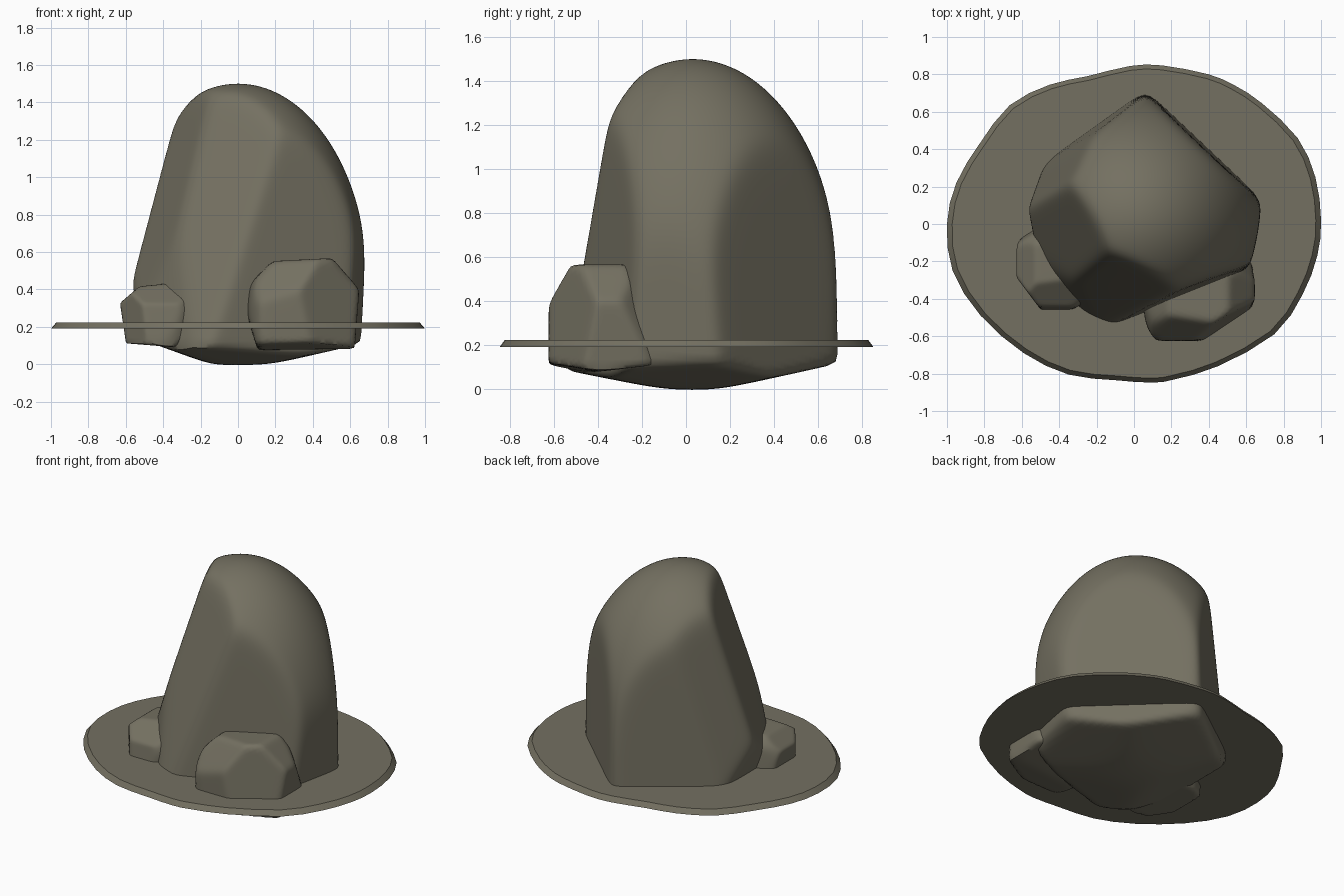
import bpy, bmesh
from mathutils import Vector

mat = bpy.data.materials.new("grey brown stone")
mat.diffuse_color = (0.175, 0.163, 0.120, 1)


def finish(name, bm, angle):
    bmesh.ops.recalc_face_normals(bm, faces=bm.faces)
    me = bpy.data.meshes.new(name)
    bm.to_mesh(me)
    bm.free()
    me.materials.append(mat)
    ob = bpy.data.objects.new(name, me)
    bpy.context.collection.objects.link(ob)
    bpy.context.view_layer.objects.active = ob
    ob.select_set(True)
    bpy.ops.object.shade_smooth_by_angle(angle=angle)
    ob.select_set(False)


def rock(name, centre, radii, cuts, detail=6, sharp=36):
    """Dome with stretched underside, flattened by soft cuts (normal, point on plane)."""
    c = Vector(centre)
    planes = []
    for n, p in cuts:
        n = Vector(n).normalized()
        planes.append(n / n.dot(Vector(p) - c))
    bm = bmesh.new()
    bmesh.ops.create_icosphere(bm, subdivisions=detail, radius=1)
    for v in bm.verts:
        d = Vector([a * r for a, r in zip(v.co, radii)])
        low = 0.35 if d.z < 0 else 1
        e = Vector((d.x / radii[0], d.y / radii[1], low * d.z / radii[2])).length
        total = e ** sharp + sum(max(0, q.dot(d)) ** sharp for q in planes)
        v.co = c + d / total ** (1 / sharp)
    finish(name, bm, 0.9)


# Tall main boulder
rock("main_boulder", (0.0, 0.03, 0.42), (0.695, 0.675, 1.08), [
    ((0.69, 0.73, 0.02), (0.37, 0.42, 0.5)),       # north-east side
    ((0.98, -0.20, -0.08), (0.68, 0.0, 0.6)),      # east side
    ((0.37, -0.93, 0.04), (0.25, -0.39, 0.3)),     # south-east side
    ((-0.35, -0.90, 0.27), (-0.16, -0.50, 0.27)),  # leaning front
    ((-0.91, -0.39, 0.30), (-0.56, 0.05, 0.45)),   # leaning west
    ((-0.72, -0.69, 0.14), (-0.36, -0.34, 0.4)),   # south-west corner
    ((-0.58, 0.81, 0.03), (-0.2, 0.52, 0.4)),      # north-west side
    ((-0.86, 0.50, 0.15), (-0.48, 0.26, 0.4)),
    ((-0.95, 0, -0.27), (-0.57, 0.05, 0.42)),      # undercut
    ((0.23, 0, -1), (0.62, 0, 0.10)),              # shallow underside
    ((-0.36, 0, -1), (-0.4, 0, 0.09)),
    ((0, 0.22, -1), (0, 0.65, 0.105)),
    ((0, -0.2, -1), (0, -0.4, 0.055)),
    ((0, 0, -1), (0, 0, -0.008)),
])

# Front right stone
rock("right_stone", (0.36, -0.38, 0.3), (0.33, 0.36, 0.33), [
    ((-0.05, 0, 1), (0.35, -0.35, 0.56)),
    ((1, 0, -0.08), (0.645, -0.4, 0.35)),
    ((0.75, 0, 0.65), (0.58, -0.35, 0.48)),
    ((0.7, 0.7, 0.28), (0.62, -0.27, 0.40)),
    ((0.55, -0.82, 0.12), (0.50, -0.53, 0.25)),
    ((0, -1, 0), (0.3, -0.625, 0.2)),
    ((-0.15, -0.80, 0.55), (0.25, -0.55, 0.48)),
    ((-0.95, -0.1, 0.1), (0.04, -0.4, 0.28)),
    ((-0.95, 0, -0.3), (0.05, -0.4, 0.25)),
    ((-0.7, 0, 0.7), (0.11, -0.4, 0.48)),
    ((0.1, 0.96, 0.32), (0.4, -0.20, 0.42)),
    ((0.03, -0.2, -1), (0.36, -0.42, 0.075)),
    ((0, 0.12, -1), (0.36, -0.42, 0.075)),
], detail=5)

# Front left stone
rock("left_stone", (-0.43, -0.24, 0.26), (0.24, 0.24, 0.21), [
    ((-0.1, 0, 1), (-0.44, -0.24, 0.425)),
    ((-1, 0, -0.15), (-0.63, -0.2, 0.32)),
    ((-0.6, 0, 0.7), (-0.57, -0.24, 0.38)),
    ((-0.8, -0.6, 0), (-0.58, -0.35, 0.25)),
    ((0.0, -1, 0.15), (-0.38, -0.455, 0.24)),
    ((0, -0.6, 0.8), (-0.44, -0.38, 0.37)),
    ((0.78, 0, 0.6), (-0.25, -0.3, 0.33)),
    ((0.75, 0, -0.65), (-0.25, -0.3, 0.19)),
    ((-0.5, 0.85, 0.1), (-0.57, -0.06, 0.28)),
    ((-0.08, 0, -1), (-0.45, -0.24, 0.10)),
], detail=5, sharp=48)

# Thin uneven ground slab with bevelled rim
points = [(1.0, 0.02), (0.97, 0.25), (0.875, 0.46), (0.685, 0.645), (0.54, 0.74),
          (0.40, 0.80), (0.15, 0.848), (-0.02, 0.845), (-0.25, 0.79), (-0.45, 0.745),
          (-0.665, 0.635), (-0.825, 0.43), (-0.95, 0.22), (-1.0, 0.0), (-0.97, -0.25),
          (-0.82, -0.49), (-0.59, -0.69), (-0.35, -0.805), (-0.1, -0.835), (0.10, -0.848),
          (0.22, -0.83), (0.45, -0.76), (0.75, -0.59), (0.90, -0.38), (0.98, -0.17)]
points = [Vector(p) for p in points]
count = len(points)
outline = []
for i in range(count):
    a, b, c, d = (points[(i + k) % count] for k in (-1, 0, 1, 2))
    outline += [b, (9 * (b + c) - a - d) / 16]
count = len(outline)
bm = bmesh.new()
rings = [[bm.verts.new((min(1, max(-1, p.x)) * s, p.y * s, z)) for p in outline]
         for s, z in ((1, 0.19), (0.972, 0.223))]
for ring in rings:
    bm.faces.new(ring)
for i in range(count):
    j = (i + 1) % count
    bm.faces.new((rings[0][i], rings[0][j], rings[1][j], rings[1][i]))
finish("ground_slab", bm, 0.5)
